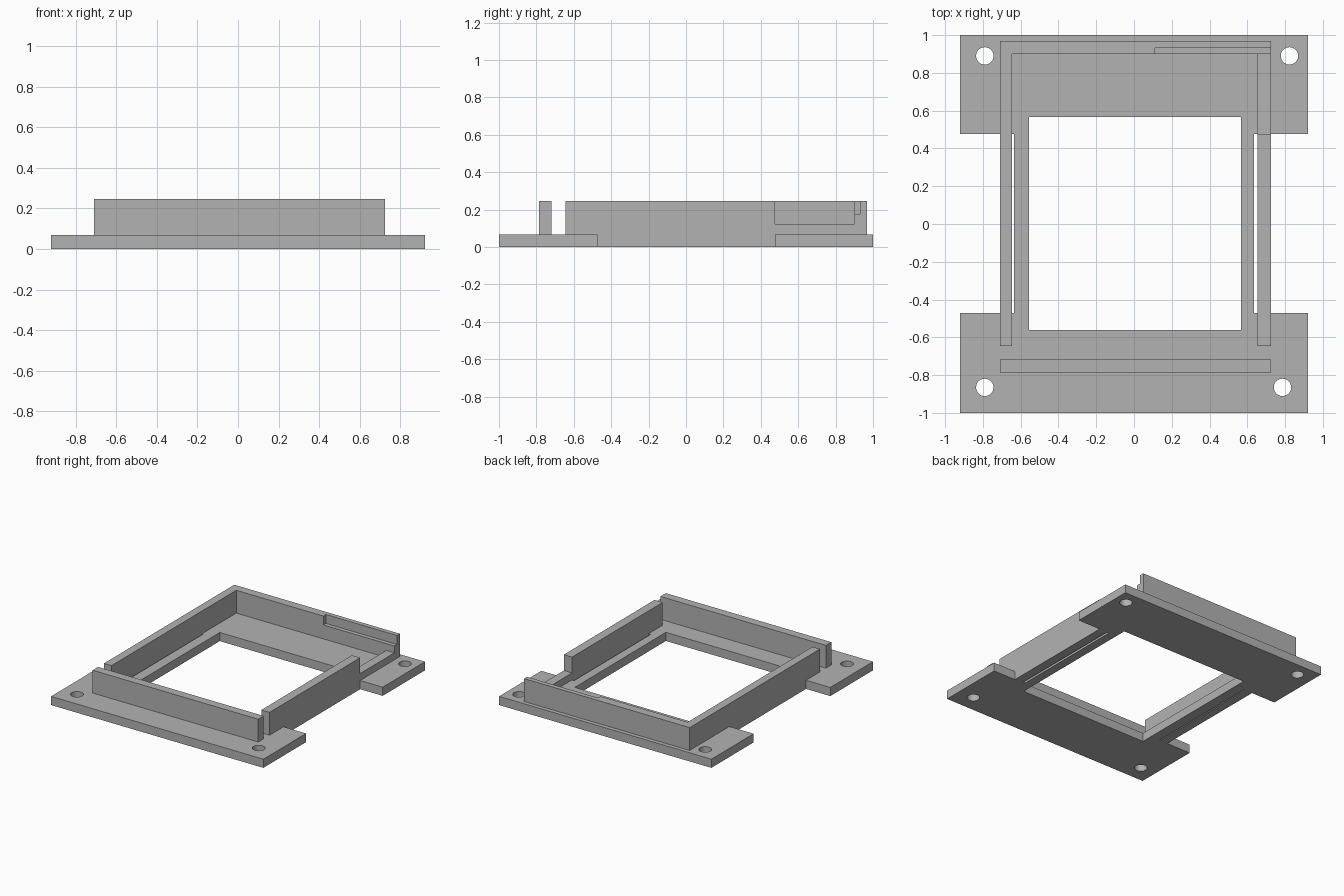
import bpy
import bmesh
from mathutils import Vector

if "Cube" in bpy.data.objects:
    bpy.data.objects.remove(bpy.data.objects["Cube"], do_unlink=True)

grey = bpy.data.materials.new("matte_grey")
grey.use_nodes = True
grey.diffuse_color = (0.45, 0.45, 0.45, 1)
grey.node_tree.nodes["Principled BSDF"].inputs["Base Color"].default_value = grey.diffuse_color

BASE, TOP = 0.068, 0.247             # plate thickness, wall top
LEFT, RIGHT = -0.71, 0.725           # outer faces of the walls
NOTCH_F, NOTCH_B = -0.472, 0.477     # ends of the plate's side notches


def prism(name, points, offset):
    """Extrude a closed planar outline along an offset."""
    bm = bmesh.new()
    face = bm.faces.new([bm.verts.new(p) for p in points])
    new = bmesh.ops.extrude_face_region(bm, geom=[face])["geom"]
    moved = [v for v in new if isinstance(v, bmesh.types.BMVert)]
    bmesh.ops.translate(bm, verts=moved, vec=Vector(offset))
    bmesh.ops.recalc_face_normals(bm, faces=bm.faces)
    mesh = bpy.data.meshes.new(name)
    bm.to_mesh(mesh)
    bm.free()
    mesh.materials.append(grey)
    obj = bpy.data.objects.new(name, mesh)
    bpy.context.collection.objects.link(obj)
    return obj


def box(name, x, y, z):
    outline = [(x[0], y[0], z[0]), (x[1], y[0], z[0]), (x[1], y[1], z[0]), (x[0], y[1], z[0])]
    return prism(name, outline, (0, 0, z[1] - z[0]))


def cut(obj, cutters):
    """Subtract the cutters, bake the result and discard them."""
    for c in cutters:
        c.hide_render = True
        mod = obj.modifiers.new("cut", "BOOLEAN")
        mod.operation, mod.solver, mod.object = "DIFFERENCE", "EXACT", c
    graph = bpy.context.evaluated_depsgraph_get()
    baked = bpy.data.meshes.new_from_object(obj.evaluated_get(graph))
    obj.modifiers.clear()
    obj.data = baked
    for c in cutters:
        bpy.data.objects.remove(c, do_unlink=True)


# Base plate with window, side notches and screw holes
plate = box("base_plate", (-0.92, 0.92), (-1, 1), (0, BASE))
through = (-0.1, 0.2)
cutters = [box("window_cutter", (-0.555, 0.567), (-0.561, 0.567), through)]
for s in (-1, 1):
    cutters.append(box("notch_cutter", sorted((s * 0.636, s * 1.1)), (NOTCH_F, NOTCH_B), through))
for x, y in ((-0.79, 0.89), (0.823, 0.89), (-0.79, -0.865), (0.786, -0.865)):
    bpy.ops.mesh.primitive_cylinder_add(vertices=32, radius=0.046, depth=0.4, location=(x, y, 0))
    hole = bpy.context.object
    hole.data.materials.append(grey)
    cutters.append(hole)
cut(plate, cutters)

# Front wall, standing apart from the side walls
box("front_wall", (LEFT, RIGHT), (-0.785, -0.718), (BASE, TOP))

# Back wall with a shallow rebate along its inner top edge
back = box("back_wall", (LEFT, RIGHT), (0.9, 0.968), (BASE, TOP))
cut(back, [box("rebate_cutter", (0.11, 1), (0.8, 0.932), (0.177, 0.4))])


# Side walls drop to the ground inside the notches
def side_wall(name, x, thick, upper):
    lower = [(-0.645, BASE), (NOTCH_F, BASE), (NOTCH_F, 0), (NOTCH_B, 0),
             (NOTCH_B, BASE), (0.9, BASE)]
    prism(name, [(x, y, z) for y, z in lower + upper], (thick, 0, 0))


side_wall("right_wall", LEFT, 0.065, [(0.9, TOP), (-0.645, TOP)])
side_wall("left_wall_stepped", RIGHT, -0.071,
          [(0.9, 0.123), (NOTCH_B, 0.123), (NOTCH_B, TOP), (-0.645, TOP)])
